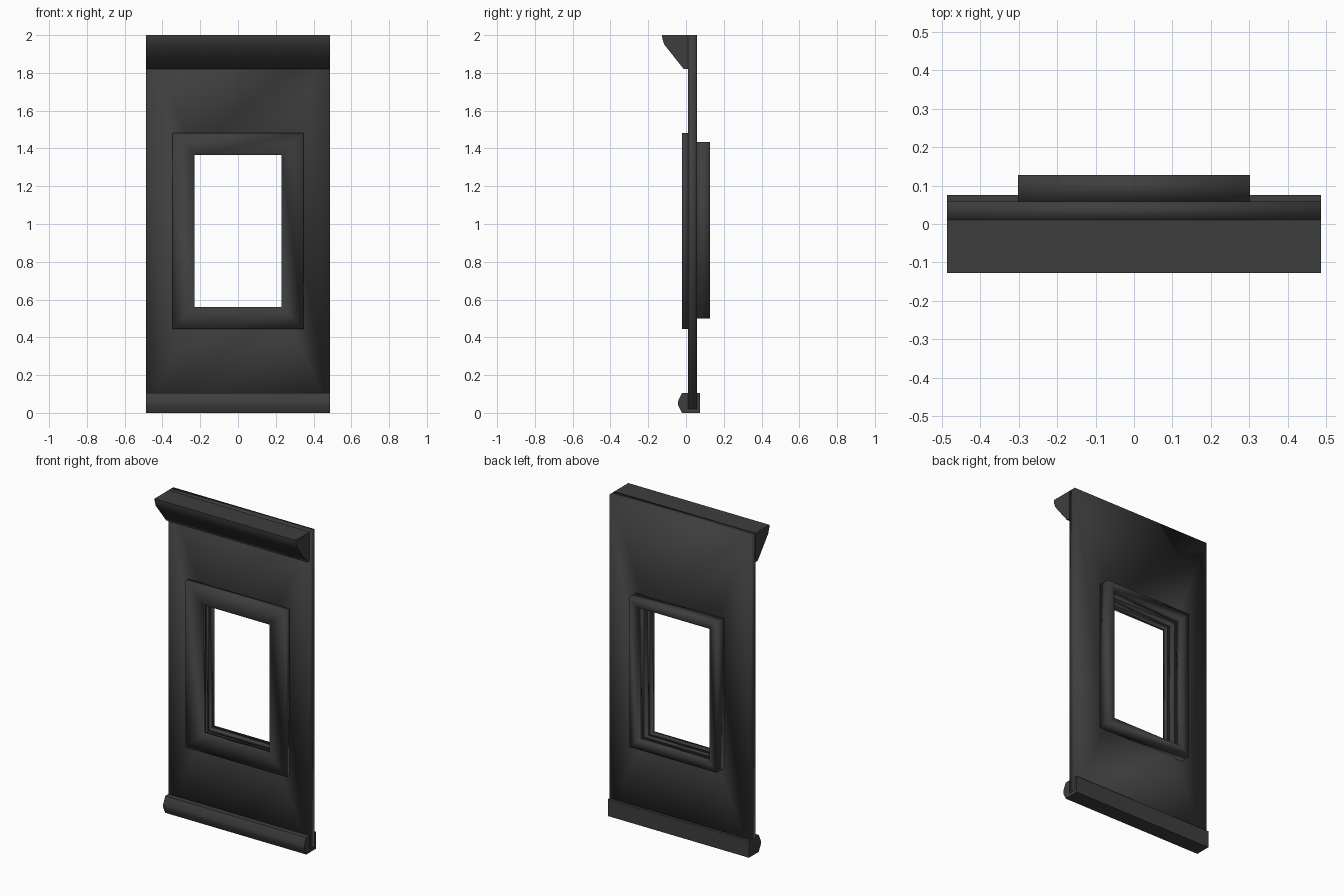
import bpy
import bmesh
from math import radians

cube = bpy.data.objects.get("Cube")
if cube:
    bpy.data.objects.remove(cube, do_unlink=True)

# Single dark grey paint
paint = bpy.data.materials.new("dark_grey")
paint.use_nodes = True
GREY = (0.048, 0.048, 0.048, 1)
paint.diffuse_color = GREY
bsdf = next(n for n in paint.node_tree.nodes if n.type == 'BSDF_PRINCIPLED')
bsdf.inputs["Base Color"].default_value = GREY
bsdf.inputs["Roughness"].default_value = 0.6

HALF_WIDTH = 0.487


def finish(name, bm, angle=None):
    """Turn a bmesh into a shaded object; no angle means smooth all over."""
    bmesh.ops.recalc_face_normals(bm, faces=bm.faces)
    mesh = bpy.data.meshes.new(name)
    bm.to_mesh(mesh)
    bm.free()
    mesh.materials.append(paint)
    obj = bpy.data.objects.new(name, mesh)
    bpy.context.collection.objects.link(obj)
    bpy.ops.object.select_all(action='DESELECT')
    obj.select_set(True)
    bpy.context.view_layer.objects.active = obj
    if angle is None:
        bpy.ops.object.shade_smooth()
    else:
        bpy.ops.object.shade_smooth_by_angle(angle=radians(angle))
    return obj


def frame(name, outer, inner, y_front, y_back):
    """Rectangular ring; outer and inner are (half width, bottom, top)."""
    bm = bmesh.new()

    def loop(rect, y):
        w, low, high = rect
        corners = ((-w, low), (w, low), (w, high), (-w, high))
        return [bm.verts.new((x, y, z)) for x, z in corners]

    loops = [loop(outer, y_front), loop(inner, y_front),
             loop(inner, y_back), loop(outer, y_back)]
    for a, b in zip(loops, loops[1:] + loops[:1]):
        for i in range(4):
            j = (i + 1) % 4
            bm.faces.new((a[i], a[j], b[j], b[i]))
    return finish(name, bm)


def moulding(name, profile, angle):
    """Extrude a (y, z) profile across the full width."""
    bm = bmesh.new()
    face = bm.faces.new([bm.verts.new((-HALF_WIDTH, y, z)) for y, z in profile])
    result = bmesh.ops.extrude_face_region(bm, geom=[face], use_keep_orig=True)
    verts = [v for v in result["geom"] if isinstance(v, bmesh.types.BMVert)]
    bmesh.ops.translate(bm, verts=verts, vec=(2 * HALF_WIDTH, 0, 0))
    return finish(name, bm, angle)


# Wall panel with the window opening
frame("wall_panel", (HALF_WIDTH, 0.02, 2), (0.24, 0.55, 1.375), 0.01, 0.058)

# Window surrounds on both sides
frame("front_window_frame", (0.347, 0.445, 1.483), (0.23, 0.56, 1.365), -0.02, 0.01)
frame("back_window_frame", (0.302, 0.5, 1.435), (0.25, 0.55, 1.385), 0.058, 0.127)

# Overhanging cornice and bottom rail
moulding("cornice", [(0.01, 2), (-0.127, 2), (-0.125, 1.98), (-0.115, 1.95),
                     (-0.012, 1.82), (0.01, 1.82)], 60)
moulding("bottom_rail", [(0.075, 0), (-0.022, 0), (-0.042, 0.04), (-0.042, 0.062),
                         (-0.022, 0.105), (0.075, 0.105)], 45)
